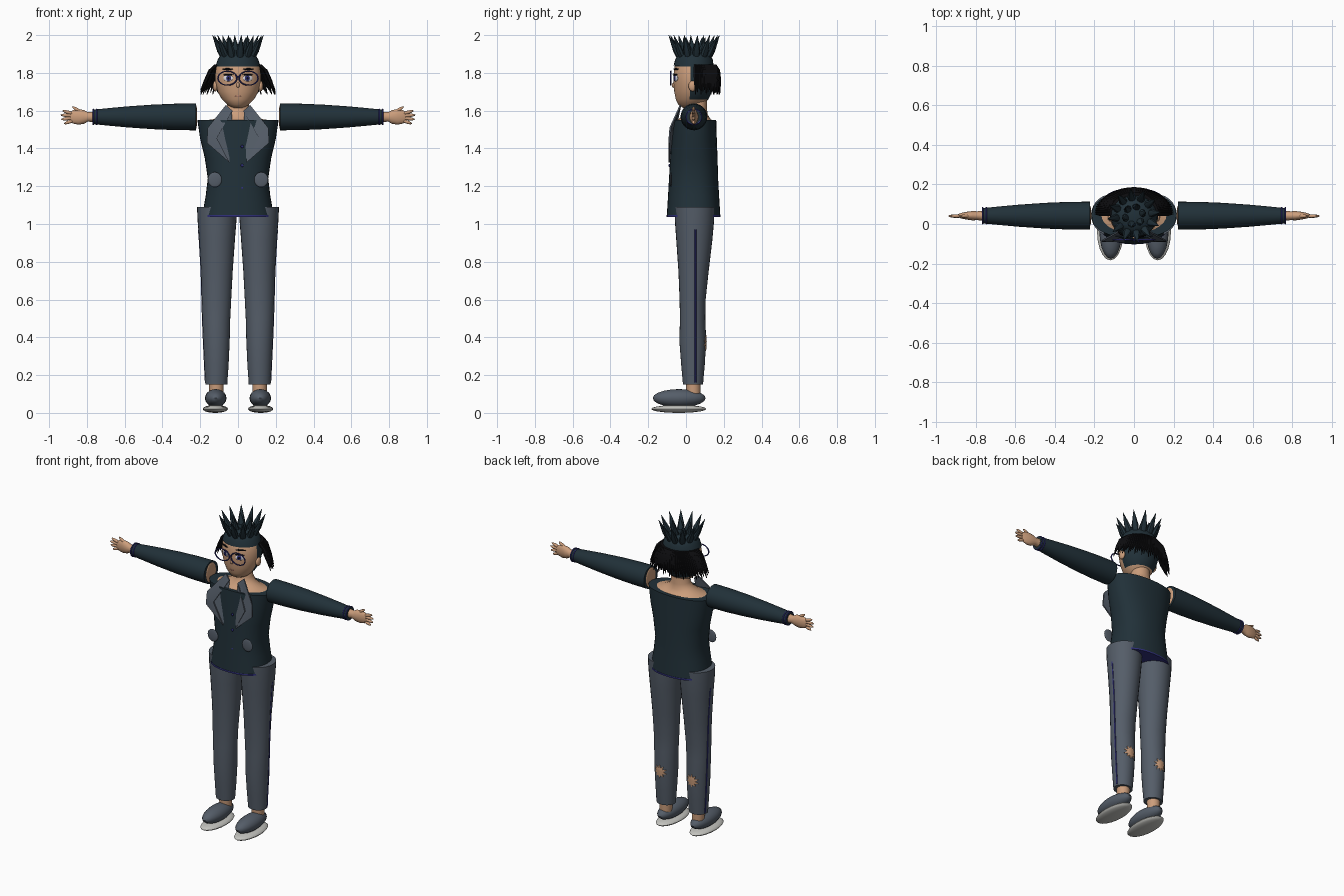
import bpy, bmesh, math
from math import cos, sin, pi, radians
from mathutils import Matrix, Vector

cube = bpy.data.objects.get("Cube")
if cube:
    bpy.data.objects.remove(cube, do_unlink=True)


def material(name, rgb):
    m = bpy.data.materials.new(name)
    m.use_nodes = True
    m.diffuse_color = (*rgb, 1)
    m.node_tree.nodes["Principled BSDF"].inputs["Base Color"].default_value = (*rgb, 1)
    return m


SKIN = material("skin", (0.6, 0.34, 0.2))
DARK = material("dark teal", (0.015, 0.03, 0.04))
GREY = material("slate grey", (0.09, 0.11, 0.14))
NAVY = material("navy blue", (0.03, 0.03, 0.2))
BLACK = material("black", (0.004, 0.004, 0.005))
SOLE = material("sole grey", (0.55, 0.55, 0.52))
WHITE = material("eye white", (0.8, 0.8, 0.85))
LIP = material("lip", (0.5, 0.22, 0.16))

ALONG_X = Matrix(((0, 0, 1), (1, 0, 0), (0, 1, 0))).to_4x4()


def finish(name, bm, *mats):
    bmesh.ops.recalc_face_normals(bm, faces=bm.faces)
    me = bpy.data.meshes.new(name)
    bm.to_mesh(me)
    bm.free()
    for m in mats:
        me.materials.append(m)
    me.shade_smooth()
    me.set_sharp_from_angle(angle=radians(40))
    ob = bpy.data.objects.new(name, me)
    bpy.context.collection.objects.link(ob)


def bridge(bm, loops):
    """Join equal loops of vertices into a closed skin."""
    n = len(loops[0])
    for a, b in zip(loops, loops[1:]):
        for i in range(n):
            bm.faces.new((a[i], a[(i + 1) % n], b[(i + 1) % n], b[i]))
    bm.faces.new(loops[0][::-1])
    bm.faces.new(loops[-1])


def loft(bm, rings, n=28, power=2, xform=Matrix()):
    """Skin through (cx, cy, z, rx, ry) rings, capped at both ends."""
    def p(v):
        return math.copysign(abs(v) ** (2 / power), v)
    loops = []
    for cx, cy, z, rx, ry in rings:
        pts = [Vector((cx + rx * p(cos(2 * pi * i / n)), cy + ry * p(sin(2 * pi * i / n)), z)) for i in range(n)]
        loops.append([bm.verts.new(xform @ v) for v in pts])
    bridge(bm, loops)


def lofted(name, rings, mat, **options):
    bm = bmesh.new()
    loft(bm, rings, **options)
    finish(name, bm, mat)


def ball(bm, loc, scale, rot=Matrix(), seg=20):
    m = Matrix.Translation(loc) @ rot @ Matrix.Diagonal((*scale, 1))
    bmesh.ops.create_uvsphere(bm, u_segments=seg, v_segments=seg // 2, radius=1, matrix=m)


def balled(name, loc, scale, mat, rot=Matrix()):
    bm = bmesh.new()
    ball(bm, loc, scale, rot)
    finish(name, bm, mat)


def ring(name, loc, scale, rot, minor, mat):
    bpy.ops.mesh.primitive_torus_add(major_radius=1, minor_radius=minor, major_segments=32,
                                     minor_segments=8, location=loc, rotation=rot)
    ob = bpy.context.object
    ob.name, ob.scale = name, scale
    ob.data.materials.append(mat)
    ob.data.shade_smooth()


# Jacket body, hem and neck
lofted("jacket", [(0, .04, 1.04, .19, .142), (0, .04, 1.15, .171, .135), (0, .04, 1.24, .16, .13),
                  (0, .042, 1.35, .176, .125), (0, .043, 1.45, .2, .12), (0, .045, 1.55, .215, .115)],
       DARK, n=36, power=2.3)
lofted("hem_trim", [(0, .04, 1.038, .191, .143), (0, .04, 1.048, .191, .143)], NAVY, n=36, power=2.3)
lofted("neck", [(0, .045, 1.545, .2, .1), (0, .045, 1.555, .13, .085), (0, .05, 1.58, .08, .065),
                (0, .055, 1.61, .058, .056), (0, .055, 1.68, .055, .055)], SKIN)
for z in (1.19, 1.31, 1.41):
    balled("button", (.022, -.088, z), (.008, .005, .008), NAVY)

# Head: face skin in front, hair behind and above
bm = bmesh.new()
loft(bm, [(0, .015, 1.615, .025, .03), (0, .022, 1.63, .055, .062), (0, .032, 1.66, .085, .086),
          (0, .038, 1.7, .108, .1), (0, .04, 1.75, .121, .106), (0, .04, 1.79, .122, .106),
          (0, .04, 1.835, .115, .1), (0, .04, 1.88, .09, .08), (0, .04, 1.905, .05, .05)], n=40)
for f in bm.faces:
    c = f.calc_center_median()
    f.material_index = int(c.z > 1.835 or c.y > .02 and c.z > 1.65)
finish("head", bm, SKIN, DARK)
lofted("hair_cap", [(0, .04, 1.838, .118, .106), (0, .042, 1.87, .108, .1),
                    (0, .043, 1.9, .088, .082), (0, .043, 1.92, .05, .05)], DARK)

# Hair spikes: an outer and an inner crown
bm = bmesh.new()
for count, r, z, tilt, length in ((12, .08, 1.885, 26, .127), (6, .04, 1.905, 14, .085)):
    for i in range(count):
        m = (Matrix.Translation((0, .043, z)) @ Matrix.Rotation(2 * pi * (i + .25) / count, 4, 'Z')
             @ Matrix.Translation((r, 0, 0)) @ Matrix.Rotation(radians(tilt), 4, 'Y'))
        loft(bm, [(0, 0, -.02, .014, .018), (0, 0, length * .3, .016, .02),
                  (0, 0, length * .65, .009, .011), (0, 0, length, .001, .001)], n=8, xform=m)
finish("hair_spikes", bm, DARK)

# Fringe of loose strands around the back and sides
bm = bmesh.new()
count = 42
for i in range(count):
    a = radians(-2 + 184 * i / (count - 1))
    drop = .012 * (i % 3)
    path = ((.112, .095, 1.845, .012), (.145, .115, 1.815, .012),
            (.17, .122, 1.76, .011), (.198, .124, 1.685 + drop, .002))
    loft(bm, [(rx * cos(a), .055 + ry * sin(a), z, w, w) for rx, ry, z, w in path], n=6)
finish("hair_strands", bm, BLACK)

# Face details
balled("nose", (0, -.066, 1.735), (.009, .009, .014), SKIN)
balled("mouth", (0, -.054, 1.678), (.02, .005, .005), LIP)
balled("glasses_bridge", (0, -.082, 1.78), (.009, .004, .004), NAVY)

LEG = [(.115, .037, .15, .058, .053), (.114, .037, .25, .064, .062), (.114, .036, .38, .07, .071),
       (.115, .035, .5, .074, .067), (.114, .035, .6, .078, .069), (.112, .04, .75, .084, .08),
       (.111, .044, .92, .095, .096), (.111, .045, 1.02, .103, .104), (.111, .045, 1.09, .106, .106)]


def leg_at(z):
    for a, b in zip(LEG, LEG[1:]):
        if a[2] <= z <= b[2]:
            t = (z - a[2]) / (b[2] - a[2])
            return [u + (v - u) * t for u, v in zip(a, b)]


LAPEL = ((.064, 1.63), (.16, 1.51), (.165, 1.43), (.045, 1.325), (.112, 1.455), (.03, 1.6))
for s, side in ((1, "left"), (-1, "right")):
    # Eyes, brows, glasses, ears
    turn = Matrix.Rotation(s * .42, 4, 'Z')
    balled(side + "_eye", (s * .052, -.055, 1.772), (.028, .005, .017), WHITE, turn)
    balled(side + "_iris", (s * .05, -.06, 1.772), (.014, .003, .015), NAVY, turn)
    balled(side + "_pupil", (s * .05, -.0625, 1.772), (.006, .002, .007), BLACK, turn)
    balled(side + "_lash", (s * .052, -.058, 1.79), (.03, .005, .004), BLACK, turn)
    balled(side + "_brow", (s * .056, -.053, 1.82), (.032, .005, .005), BLACK, turn)
    ring(side + "_glasses_rim", (s * .056, -.08, 1.772), (.05, .037, .05), (pi / 2, 0, 0), .08, NAVY)
    balled(side + "_ear", (s * .12, .035, 1.73), (.013, .022, .028), SKIN)

    # Lapel plate, folding back towards the neck
    bm = bmesh.new()
    bridge(bm, [[bm.verts.new((s * x, y + max(0, z - 1.5) * .45, z)) for x, z in LAPEL]
                for y in (-.092, -.084)])
    bmesh.ops.triangulate(bm, faces=[f for f in bm.faces if len(f.verts) > 4])
    finish(side + "_lapel", bm, GREY)
    balled(side + "_pocket", (s * .123, -.08, 1.235), (.037, .006, .04), GREY)

    # Sleeve, cuff and hand
    flip = Matrix.Diagonal((s, 1, 1, 1)) @ ALONG_X
    lofted(side + "_sleeve", [(.042, 1.567, x, r, r) for x, r in
                              ((.222, .071), (.33, .07), (.45, .065), (.58, .056), (.68, .047), (.77, .038))],
           DARK, xform=flip)
    balled(side + "_shoulder", (s * .222, .042, 1.567), (.006, .05, .062), SKIN)
    for x in (.748, .766):
        ring(side + "_cuff_trim", (s * x, .042, 1.567), (.04, .04, .04), (0, pi / 2, 0), .1, NAVY)
    bm = bmesh.new()
    loft(bm, [(.042, 1.567, x, ry, rz) for x, ry, rz in
              ((.76, .026, .028), (.795, .022, .025), (.815, .024, .036), (.845, .02, .041),
               (.875, .014, .035), (.89, .008, .025))], n=16, xform=flip)
    for z, angle, length, x in ((.024, 16, .033, .898), (.008, 4, .036, .904), (-.009, -7, .035, .902),
                                (-.026, -20, .031, .892), (.037, 32, .033, .85)):
        ball(bm, (s * x, .04, 1.567 + z), (length, .009, .009),
             Matrix.Rotation(-s * radians(angle), 4, 'Y'), 12)
    finish(side + "_hand", bm, SKIN)

    # Trouser leg with side stripe
    lofted(side + "_trouser_leg", [(s * c[0], *c[1:]) for c in LEG], GREY)
    stripe = [leg_at(z) for z in (.16, .25, .38, .5, .6, .75, .92, .97)]
    lofted(side + "_side_stripe", [(s * (c[0] + c[3] - .002), .05, c[2], .004, .005) for c in stripe], NAVY, n=8)

    # Torn patch wrapped on the back of the calf
    bm = bmesh.new()
    rows = []
    for k, lift in ((.05, .003), (.4, .003), (.7, .003), (1, .003), (1, -.005)):
        row = []
        for i in range(20):
            a, r = 2 * pi * i / 20, k * (.042 if i % 2 else .025)
            dx, z = r * cos(a), .37 + r * sin(a)
            cx, cy, _, rx, ry = leg_at(z)
            row.append(bm.verts.new((s * cx + dx, cy + lift + ry * math.sqrt(1 - (dx / rx) ** 2), z)))
        rows.append(row)
    bridge(bm, rows)
    finish(side + "_torn_patch", bm, SKIN)

    # Ankle and shoe
    lofted(side + "_ankle", [(s * .115, .04, .08, .036, .036), (s * .115, .038, .17, .04, .04)], SKIN)
    balled(side + "_shoe", (s * .118, -.036, .078), (.057, .14, .048), GREY)
    balled(side + "_sole", (s * .12, -.038, .021), (.067, .146, .021), SOLE)
